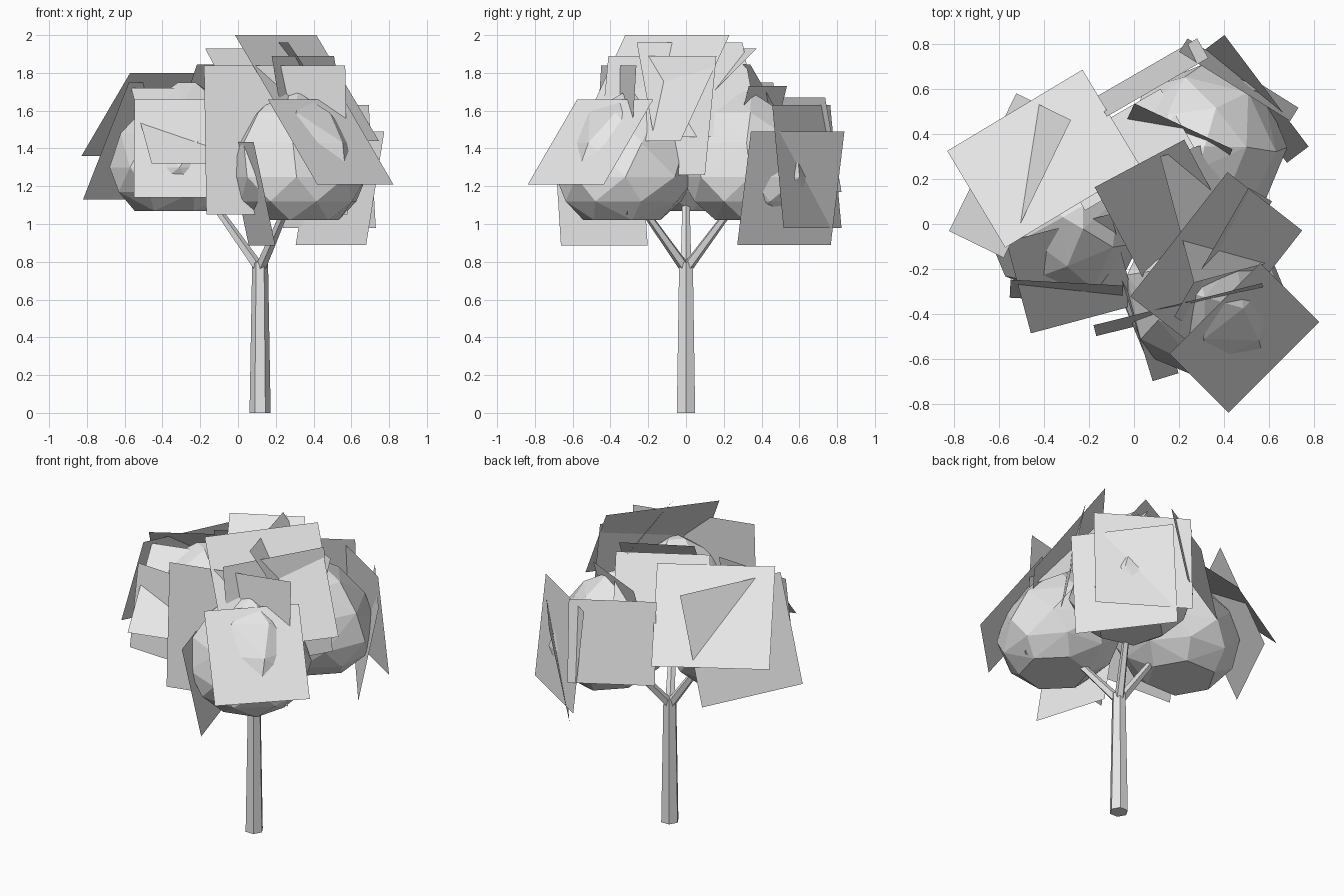
import bpy, bmesh, math
from mathutils import Vector

cube = bpy.data.objects.get("Cube")
if cube:
    bpy.data.objects.remove(cube, do_unlink=True)

grey = bpy.data.materials.new("plain_grey")
grey.use_nodes = True
grey.diffuse_color = (0.8, 0.8, 0.8, 1)
grey.node_tree.nodes["Principled BSDF"].inputs["Base Color"].default_value = (0.8, 0.8, 0.8, 1)


def limb(name, start, end, r1, r2, sides):
    """Tapered straight limb between two points."""
    a, b = Vector(start), Vector(end)
    axis = b - a
    bpy.ops.mesh.primitive_cone_add(vertices=sides, radius1=r1, radius2=r2,
                                    depth=axis.length, location=(a + b) / 2)
    obj = bpy.context.object
    obj.name = name
    obj.data.materials.append(grey)
    if axis.x or axis.y:
        obj.rotation_euler = axis.to_track_quat('Z', 'Y').to_euler()
    else:
        obj.rotation_euler.z = math.pi / 2


def add_object(name, mesh):
    mesh.materials.append(grey)
    bpy.context.collection.objects.link(bpy.data.objects.new(name, mesh))


def leaf_clump(name, centre, outward):
    """Faceted dome, wide and undercut low down, leaning in towards the tree's axis."""
    lean = Vector((math.cos(math.radians(outward)), math.sin(math.radians(outward)), 0)) * 0.12
    bm = bmesh.new()
    for height, radius, sides, turn in ((-0.23, 0.21, 6, 0), (-0.13, 0.32, 8, 0.3),
                                        (0, 0.37, 8, 0), (0.18, 0.335, 7, 0.1),
                                        (0.34, 0.22, 6, 0.4), (0.45, 0.06, 3, 0)):
        for i in range(sides):
            a = math.radians(outward) + turn + i * math.tau / sides
            bm.verts.new(Vector(centre) - lean * height
                         + Vector((math.cos(a) * radius, math.sin(a) * radius, height)))
    bmesh.ops.convex_hull(bm, input=bm.verts)
    mesh = bpy.data.meshes.new(name)
    bm.to_mesh(mesh)
    bm.free()
    add_object(name, mesh)


def leaf_card(name, centre, azimuth, width, rise, run):
    """Flat card facing an azimuth, level top and bottom, bottom pushed out by run."""
    a = math.radians(azimuth)
    side = Vector((-math.sin(a), math.cos(a), 0)) * width / 2
    up = Vector((-math.cos(a) * run, -math.sin(a) * run, rise)) / 2
    c = Vector(centre)
    mesh = bpy.data.meshes.new(name)
    mesh.from_pydata([c - side - up, c + side - up, c + side + up, c - side + up],
                     [], [(0, 1, 2, 3)])
    add_object(name, mesh)


# Trunk and three branches
fork = (0.115, 0, 0.76)
limb("trunk", (0.117, 0, 0), (0.117, 0, 0.8), 0.056, 0.042, 6)
for name, tip in (("branch_front", (0.25, -0.22, 1.07)),
                  ("branch_back", (0.25, 0.23, 1.07)),
                  ("branch_right", (-0.14, 0, 1.12))):
    limb(name, fork, tip, 0.03, 0.02, 5)

# Faceted leaf clumps
leaf_clump("clump_front", (0.31, -0.32, 1.25), -45)
leaf_clump("clump_back", (0.31, 0.34, 1.25), 45)
leaf_clump("clump_right", (-0.31, 0.03, 1.30), 180)

# Leaf cards: centre, azimuth, width, rise, run
cards = (
    ((0.49, -0.505, 1.435), -45, 0.57, 0.45, 0.37),
    ((0.20, -0.38, 1.445), -76, 0.77, 0.79, 0.05),
    ((0.54, 0.555, 1.19), 37, 0.62, 0.60, -0.12),
    ((0.365, -0.175, 1.72), -38, 0.70, 0.56, 0.42),
    ((0.395, -0.155, 1.575), -30, 0.66, 0.63, 0.12),
    ((-0.40, 0.29, 1.58), 121, 0.70, 0.44, 0.50),
    ((-0.55, 0.215, 1.44), 154, 0.68, 0.62, 0.27),
    ((0.08, 0.65, 1.42), 120, 0.52, 0.50, 0.10),
    ((0.465, 0.64, 1.305), 58, 0.58, 0.65, 0.07),
    ((-0.28, -0.22, 1.52), -75, 0.48, 0.40, 0.42),
    ((-0.30, -0.30, 1.40), -93, 0.50, 0.52, 0.08),
    ((0.07, -0.45, 1.16), 197, 0.48, 0.55, -0.12),
    ((0.36, 0.065, 1.71), 15, 0.58, 0.50, 0.35),
    ((0.13, 0.07, 1.73), -62, 0.45, 0.40, 0.45),
    ((-0.05, 0.33, 1.62), 120, 0.56, 0.45, 0.30),
    ((0.19, 0.37, 1.48), 65, 0.48, 0.50, -0.14),
)
for i, card in enumerate(cards):
    leaf_card(f"leaf_card_{i + 1}", *card)
